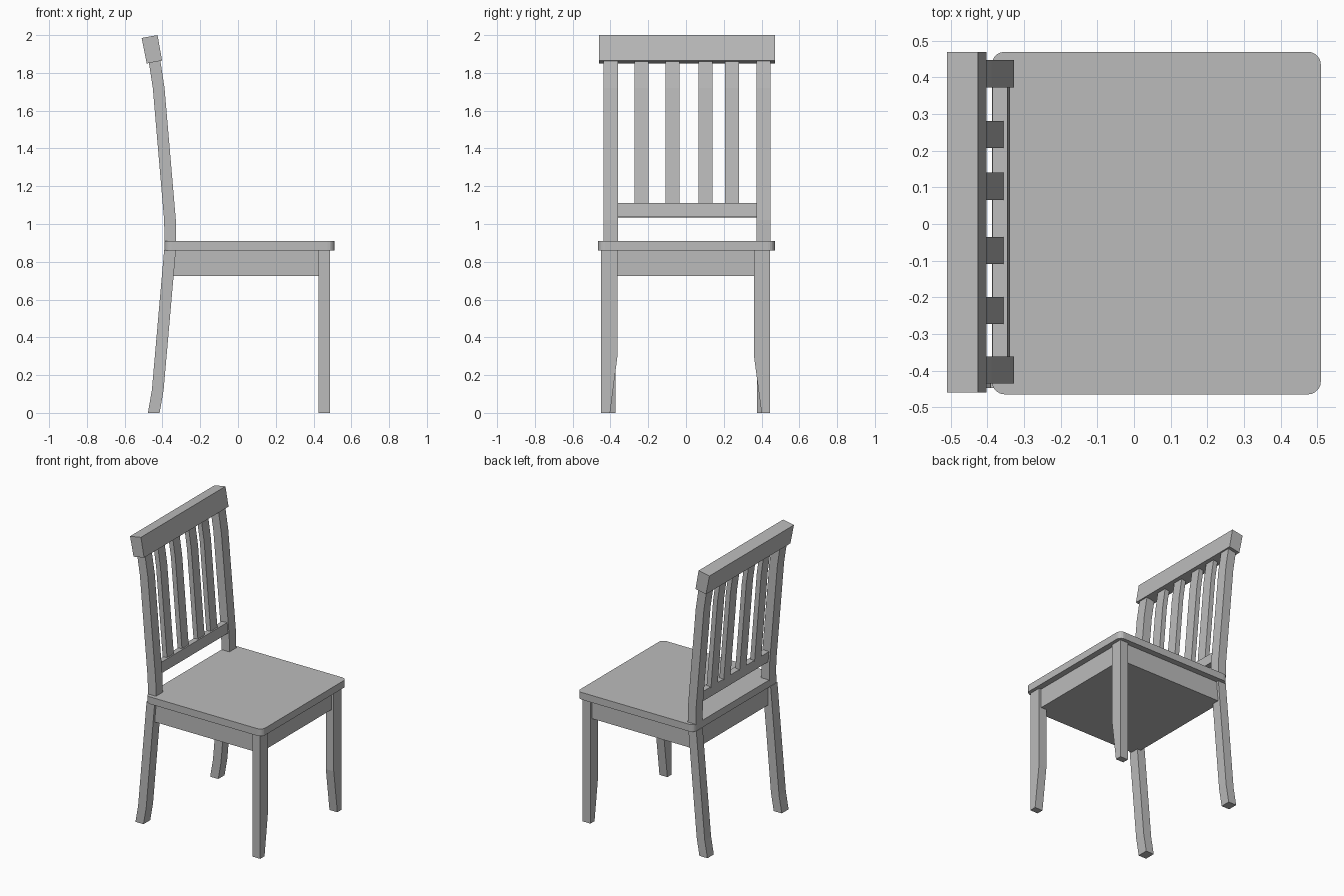
import bpy, bmesh

if "Cube" in bpy.data.objects:
    bpy.data.objects.remove(bpy.data.objects["Cube"])

# single plain grey finish
grey = bpy.data.materials.new("plain grey")
grey.diffuse_color = (0.5, 0.5, 0.5, 1.0)
grey.use_nodes = True
grey.node_tree.nodes["Principled BSDF"].inputs["Base Color"].default_value = grey.diffuse_color


def prism(name, profile, lo, hi, axis):
    """Extrude a 2D profile along 'x' (yz profile), 'y' (xz) or 'z' (xy)."""
    place = {"x": lambda p, t: (t, p[0], p[1]),
             "y": lambda p, t: (p[0], t, p[1]),
             "z": lambda p, t: (p[0], p[1], t)}[axis]
    bm = bmesh.new()
    a = [bm.verts.new(place(p, lo)) for p in profile]
    b = [bm.verts.new(place(p, hi)) for p in profile]
    n = len(profile)
    bm.faces.new(a)
    bm.faces.new(b[::-1])
    for i in range(n):
        j = (i + 1) % n
        bm.faces.new((a[i], b[i], b[j], a[j]))
    bmesh.ops.recalc_face_normals(bm, faces=bm.faces)
    mesh = bpy.data.meshes.new(name)
    bm.to_mesh(mesh)
    bm.free()
    mesh.materials.append(grey)
    ob = bpy.data.objects.new(name, mesh)
    bpy.context.collection.objects.link(ob)
    return ob


def strip(front, depth):
    """Bent bar profile: front edge points, then the same shifted back."""
    return front + [(x - depth, z) for x, z in reversed(front)]


def rect(a0, a1, b0, b1):
    return [(a0, b0), (a1, b0), (a1, b1), (a0, b1)]


# seat board with rounded corners
seat = prism("seat", rect(-0.388, 0.51, -0.465, 0.47), 0.86, 0.91, "z")
bm = bmesh.new()
bm.from_mesh(seat.data)
upright = [e for e in bm.edges if abs(e.verts[0].co.z - e.verts[1].co.z) > 0.01]
bmesh.ops.bevel(bm, geom=upright, offset=0.035, segments=5, profile=0.5,
                affect='EDGES')
bm.to_mesh(seat.data)
bm.free()

# solid apron block under the seat
prism("apron", rect(-0.37, 0.468, -0.43, 0.428), 0.725, 0.862, "z")

# front legs, tapered on the inner side
for side, outer, inner, foot in (("right", -0.45, -0.363, -0.402),
                                 ("left", 0.445, 0.36, 0.40)):
    prism("front_leg_" + side,
          [(outer, 0), (foot, 0), (inner, 0.3), (inner, 0.862), (outer, 0.862)],
          0.425, 0.486, "x")

# back legs, kicked out at the foot
leg = strip([(-0.415, 0), (-0.394, 0.12), (-0.329, 0.862)], 0.062)
for side, y0, y1 in (("right", -0.448, -0.373), ("left", 0.375, 0.445)):
    prism("back_leg_" + side, leg, y0, y1, "y")

# back posts leaning away from the seat
post = strip([(-0.327, 0.905), (-0.329, 1.02), (-0.389, 1.72), (-0.412, 1.87)], 0.062)
for side, y0, y1 in (("right", -0.436, -0.361), ("left", 0.373, 0.448)):
    prism("back_post_" + side, post, y0, y1, "y")

# lower back rail
prism("lower_rail", [(-0.339, 1.037), (-0.345, 1.11), (-0.386, 1.107), (-0.38, 1.034)],
      -0.365, 0.376, "y")

# four slats
slat = strip([(-0.355, 1.10), (-0.406, 1.72), (-0.428, 1.87)], 0.034)
for i, y in enumerate((-0.236, -0.072, 0.103, 0.244)):
    prism(f"slat_{i + 1}", slat, y - 0.037, y + 0.037, "y")

# tilted top rail
prism("top_rail", [(-0.483, 1.85), (-0.402, 1.865), (-0.426, 2.0), (-0.51, 1.985)],
      -0.46, 0.47, "y")
